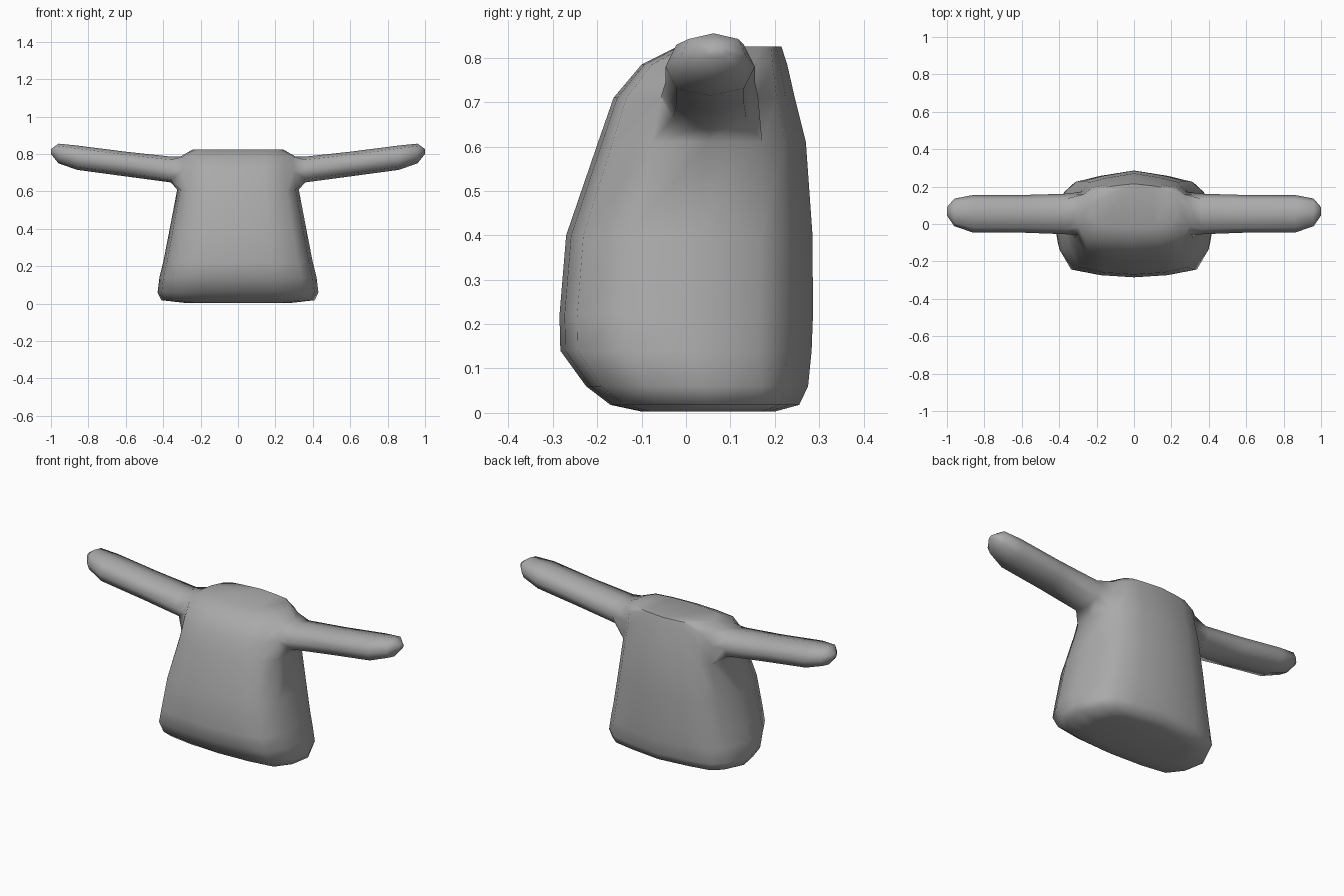
import bpy, bmesh
from math import sin, cos, radians, copysign

if "Cube" in bpy.data.objects:
    bpy.data.objects.remove(bpy.data.objects["Cube"])

grey = bpy.data.materials.new("plain grey")
grey.use_nodes = True
color = (0.4, 0.4, 0.4, 1)
grey.diffuse_color = color
grey.node_tree.nodes["Principled BSDF"].inputs["Base Color"].default_value = color

# Half outline of the torso, front to back: share of half width, share of depth
SECTION = [(0, 0), (.45, .02), (.8, .07), (.95, .26), (1, .53),
           (.87, .79), (.73, .9), (.45, .95), (0, 1)]

# Torso levels: height, half width, front y, back y
LEVELS = [(.003, .28, -.1, .2), (.018, .41, -.17, .255), (.06, .43, -.225, .275),
          (.14, .42, -.283, .283), (.22, .4, -.285, .286), (.4, .365, -.27, .285),
          (.61, .325, -.198, .27), (.71, .315, -.163, .245),
          (.785, .31, -.1, .228), (.825, .24, -.02, .215)]

# Sleeve rings: x, bottom z, top z, front y, back y
SLEEVE = [(.36, .648, .786, -.055, .162), (.6, .68, .812, -.046, .155),
          (.86, .715, .845, -.046, .155), (.96, .75, .855, -.012, .136),
          (1, .8, .826, .045, .09)]


def rounded(v):
    return copysign(abs(v) ** .8, v)


def skin(bm, a, b, closed, skip=()):
    n = len(a)
    for i in range(n if closed else n - 1):
        if i not in skip:
            j = (i + 1) % n
            bm.faces.new((a[i], a[j], b[j], b[i]))


bm = bmesh.new()

# Torso half, with an opening at the shoulder
torso = [[bm.verts.new((w * u, f + (b - f) * t, z)) for u, t in SECTION]
         for z, w, f, b in LEVELS]
for k in range(len(torso) - 1):
    skin(bm, torso[k], torso[k + 1], False, (3, 4) if k in (6, 7) else ())
bm.faces.new(torso[0])
bm.faces.new(torso[-1])

# Sleeve growing out of the shoulder opening
low, mid, high = torso[6:9]
loop = [mid[5], high[5], high[4], high[3], mid[3], low[3], low[4], low[5]]
bm.verts.remove(mid[4])
for x, z0, z1, y0, y1 in SLEEVE:
    ring = []
    for i in range(8):
        a = radians(45 * i)
        ring.append(bm.verts.new((x, (y0 + y1) / 2 + (y1 - y0) / 2 * rounded(cos(a)),
                                  (z0 + z1) / 2 + (z1 - z0) / 2 * rounded(sin(a)))))
    skin(bm, loop, ring, True)
    loop = ring
bm.faces.new(loop)
bmesh.ops.recalc_face_normals(bm, faces=bm.faces)

mesh = bpy.data.meshes.new("torso_with_sleeves")
bm.to_mesh(mesh)
bm.free()
mesh.materials.append(grey)
body = bpy.data.objects.new("torso_with_sleeves", mesh)
bpy.context.collection.objects.link(body)

# Mirror to the other side and smooth all but the sharp collar edge
bpy.context.view_layer.objects.active = body
body.select_set(True)
mirror = body.modifiers.new("mirror", "MIRROR")
mirror.use_clip = True
bpy.ops.object.modifier_apply(modifier=mirror.name)
bpy.ops.object.shade_smooth_by_angle(angle=radians(62))
